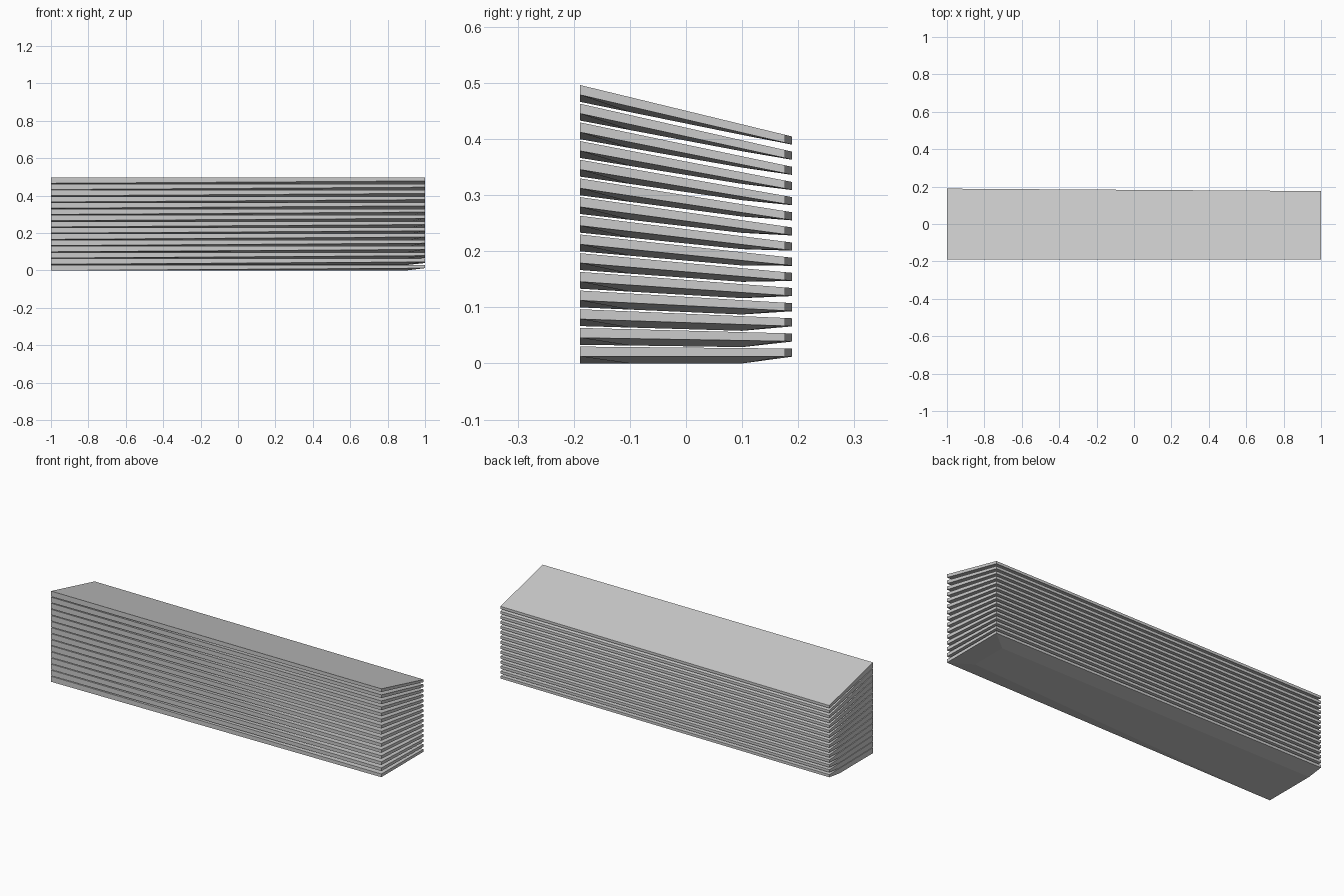
import bpy
import bmesh

if "Cube" in bpy.data.objects:
    bpy.data.objects.remove(bpy.data.objects["Cube"])

COUNT = 15
HALF_X, HALF_Y = 1.0, 0.189
FRONT_STEP, BACK_STEP = 0.0333, 0.0270   # stack compresses towards the back


def lift(y, k):
    """Height added to layer k at depth y."""
    t = (y + HALF_Y) / (2 * HALF_Y)
    return k * (FRONT_STEP + (BACK_STEP - FRONT_STEP) * t)


def top_z(y):
    """Upper surface of the lowest layer."""
    return 0.030 - 0.0035 * (y + HALF_Y) / (2 * HALF_Y)


def make_layer(k):
    # upper layers have a straighter underside than the lowest one
    soft = 0.0085 * k / (COUNT - 1)
    bm = bmesh.new()

    def v(x, y, z):
        return bm.verts.new((x, y, z + lift(y, k)))

    outline = [(-HALF_X, -HALF_Y), (HALF_X, -HALF_Y),
               (HALF_X, 0.176), (-HALF_X, HALF_Y)]
    t = [v(x, y, top_z(y)) for x, y in outline]
    rim_z = [0.0, 0.0125, 0.0125, 0.012]
    r = [v(x, y, z) for (x, y), z in zip(outline, rim_z)]
    # underside break points
    a = v(0.9, -0.10, soft * 0.3)
    b = v(0.9, 0.10, soft)
    c = v(-HALF_X, 0.10, soft)

    bm.faces.new(t)                                   # top
    bm.faces.new((r[0], r[1], t[1], t[0]))            # front
    bm.faces.new((r[1], r[2], t[2], t[1]))            # right end
    bm.faces.new((r[2], r[3], t[3], t[2]))            # back
    bm.faces.new((r[3], c, r[0], t[0], t[3]))         # left end
    bm.faces.new((r[0], c, b, a))                     # underside panel
    bm.faces.new((r[0], a, r[1]))                     # front chamfer
    bm.faces.new((r[1], a, b, r[2]))                  # right chamfer
    bm.faces.new((r[2], b, c, r[3]))                  # back chamfer
    bmesh.ops.recalc_face_normals(bm, faces=bm.faces)

    name = f"stacked_layer_{k + 1:02d}"
    mesh = bpy.data.meshes.new(name)
    bm.to_mesh(mesh)
    bm.free()
    bpy.context.collection.objects.link(bpy.data.objects.new(name, mesh))


# stack of tapered layers, fanned open at the front
for k in range(COUNT):
    make_layer(k)
